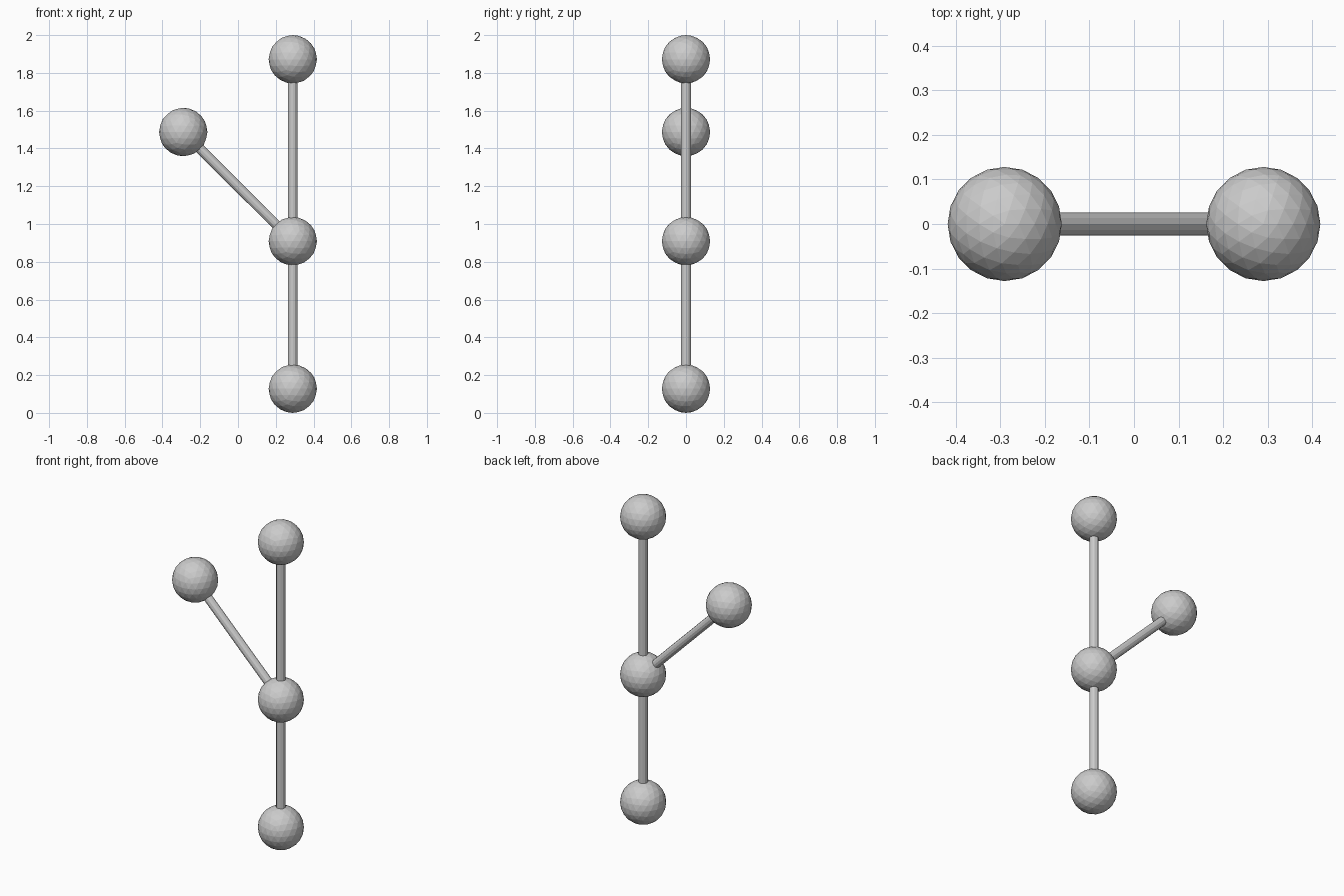
import bpy
from mathutils import Vector

if "Cube" in bpy.data.objects:
    bpy.data.objects.remove(bpy.data.objects["Cube"])

R_BALL, R_ROD = 0.128, 0.026
top = Vector((0.29, 0, 1.872))
hub = Vector((0.29, 0, 0.909))
base = Vector((0.29, 0, 0.128))
side = Vector((-0.29, 0, 1.487))


def ball(name, pos):
    bpy.ops.mesh.primitive_ico_sphere_add(subdivisions=3, radius=R_BALL, location=pos)
    bpy.context.object.name = name


def rod(name, a, b):
    d = b - a
    bpy.ops.mesh.primitive_cylinder_add(vertices=12, radius=R_ROD, depth=d.length,
                                        location=(a + b) / 2)
    o = bpy.context.object
    o.name = name
    o.rotation_euler = d.to_track_quat('Z', 'Y').to_euler()


# Balls at the joints
for name, pos in (("top_ball", top), ("hub_ball", hub),
                  ("base_ball", base), ("side_ball", side)):
    ball(name, pos)

# Rods from the hub to each outer ball
for name, end in (("upper_rod", top), ("lower_rod", base), ("side_rod", side)):
    rod(name, hub, end)
